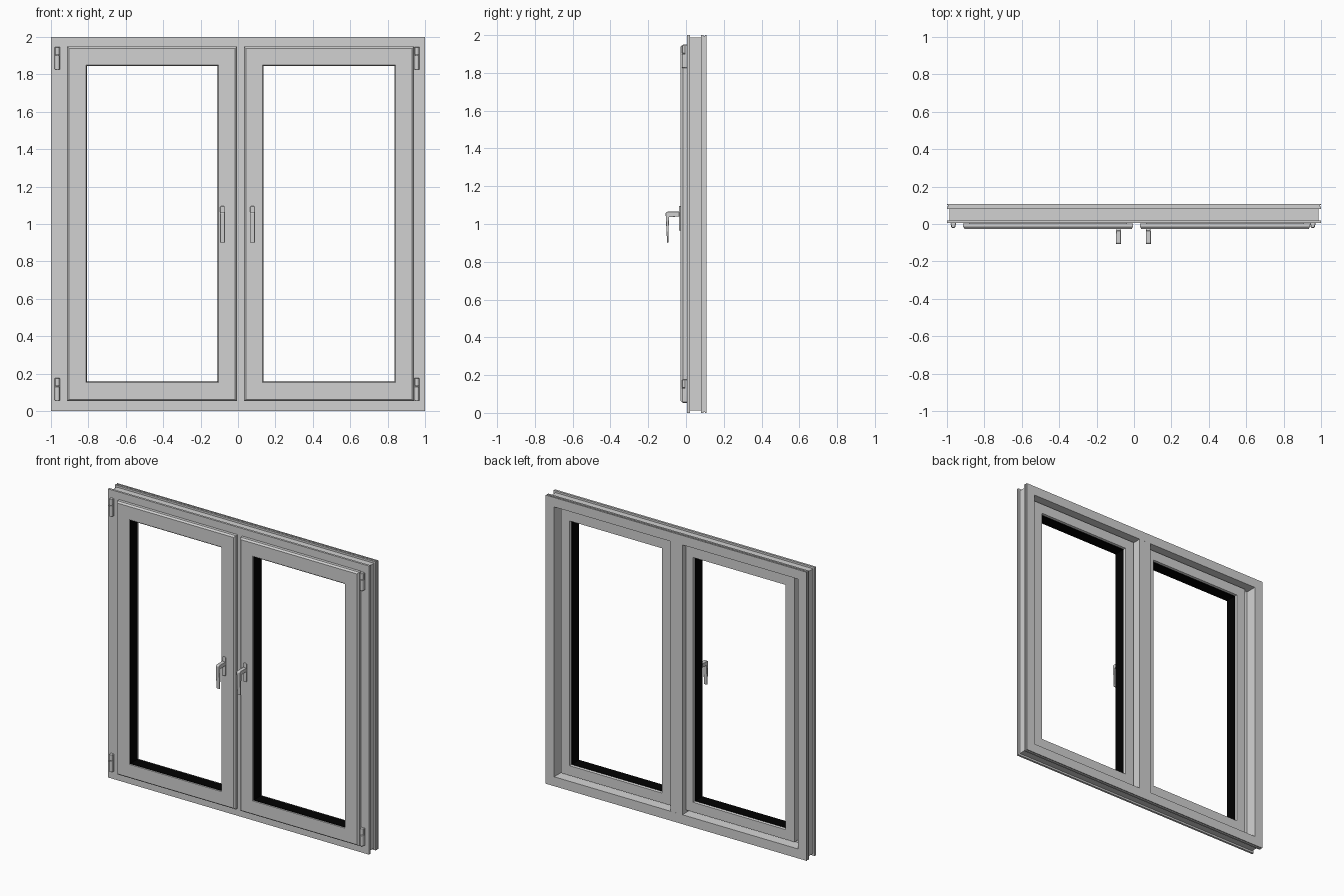
import bpy, bmesh, math
from mathutils import Matrix

if "Cube" in bpy.data.objects:
    bpy.data.objects.remove(bpy.data.objects["Cube"])


def material(name, rgba):
    m = bpy.data.materials.new(name)
    m.diffuse_color = rgba
    m.use_nodes = True
    m.node_tree.nodes["Principled BSDF"].inputs["Base Color"].default_value = m.diffuse_color
    return m


GREY = material("grey_frame", (0.64, 0.64, 0.64, 1))
BLACK = material("black_gasket", (0.0, 0.0, 0.0, 1))


def finish(name, bm, mat, bevel=0.0, smooth=False):
    bmesh.ops.recalc_face_normals(bm, faces=bm.faces[:])
    me = bpy.data.meshes.new(name)
    bm.to_mesh(me)
    bm.free()
    me.materials.append(mat)
    ob = bpy.data.objects.new(name, me)
    bpy.context.collection.objects.link(ob)
    if bevel:
        mod = ob.modifiers.new("bevel", 'BEVEL')
        mod.width, mod.segments = bevel, 3
        mod.limit_method, mod.angle_limit = 'ANGLE', math.radians(40)
    if smooth:
        bpy.ops.object.select_all(action='DESELECT')
        bpy.context.view_layer.objects.active = ob
        ob.select_set(True)
        bpy.ops.object.shade_smooth_by_angle(angle=math.radians(35))
    return ob


def box(name, x0, x1, y0, y1, z0, z1, mat, bevel=0.0):
    bm = bmesh.new()
    bmesh.ops.create_cube(bm, size=1)
    for v in bm.verts:
        v.co = (x0 if v.co.x < 0 else x1, y0 if v.co.y < 0 else y1,
                z0 if v.co.z < 0 else z1)
    return finish(name, bm, mat, bevel, bevel > 0)


def ring(name, rect, profile, mat):
    """Mitred rectangular frame; profile points are (inset from edge, y)."""
    x0, x1, z0, z1 = rect
    bm = bmesh.new()
    loops = []
    for x, z, sx, sz in ((x0, z0, 1, 1), (x1, z0, -1, 1), (x1, z1, -1, -1), (x0, z1, 1, -1)):
        loops.append([bm.verts.new((x + sx * d, y, z + sz * d)) for d, y in profile])
    n = len(profile)
    for i in range(4):
        a, b = loops[i], loops[(i + 1) % 4]
        for j in range(n):
            k = (j + 1) % n
            bm.faces.new((a[j], a[k], b[k], b[j]))
    return finish(name, bm, mat)


def cylinder(name, x, y, z0, z1, r, mat):
    bm = bmesh.new()
    bmesh.ops.create_cone(bm, cap_ends=True, segments=20, radius1=r, radius2=r, depth=z1 - z0,
                          matrix=Matrix.Translation((x, y, (z0 + z1) / 2)))
    return finish(name, bm, mat, 0.003, True)


# fixed outer frame: front lip for the sashes, grooved outer edge
ring("outer_frame", (-1, 1, 0, 2), [
    (0, .005), (.1, .005), (.1, .03), (.068, .035), (.065, .108),
    (0, .108), (0, .101), (.006, .101), (.006, .093), (0, .093), (0, .08),
    (.013, .08), (.013, .02), (0, .02)], GREY)

# centre post with a wider front lip
box("centre_post", -.05, .043, .03, .1075, .06, 1.94, GREY)
box("centre_post_lip", -.05, .077, .0055, .031, .06, 1.94, GREY)

sash_profile = [(0, .004), (0, -.016), (.003, -.018), (.006, -.025), (.01, -.028),
                (.1, -.028), (.103, -.025), (.103, .062), (.1, .072),
                (.032, .072), (.032, .004)]
gasket_profile = [(.1, -.024), (.1055, -.024), (.1055, .056), (.1, .056)]

# each side: sash outer x range, handle x, hinge x
for side, x0, x1, handle_x, hinge_x in (("left", -.914, -.005, -.083, -.966),
                                        ("right", .032, .941, .077, .956)):
    rect = (x0, x1, .053, 1.949)
    ring(side + "_sash", rect, sash_profile, GREY)
    ring(side + "_glazing_gasket", rect, gasket_profile, BLACK)

    # handle: back plate and bent lever
    box(side + "_handle_plate", handle_x - .012, handle_x + .012, -.038, -.027,
        .965, 1.095, GREY, .005)
    bm = bmesh.new()
    outline = [(-.035, 1.065), (-.1, 1.065), (-.108, 1.058), (-.1, .9),
               (-.094, .9), (-.09, 1.036), (-.035, 1.04)]
    face = bm.faces.new([bm.verts.new((handle_x - .013, y, z)) for y, z in outline])
    ext = bmesh.ops.extrude_face_region(bm, geom=[face])
    bmesh.ops.translate(bm, vec=(.026, 0, 0),
                        verts=[g for g in ext["geom"] if isinstance(g, bmesh.types.BMVert)])
    finish(side + "_handle_lever", bm, GREY, .0025, True)

    # hinges: leaf with a two-part barrel
    for label, z in (("lower", .056), ("upper", 1.826)):
        name = f"{side}_{label}_hinge"
        box(name + "_leaf", hinge_x - .014, hinge_x + .014, -.006, .006, z, z + .12, GREY, .003)
        cylinder(name + "_barrel_bottom", hinge_x, -.009, z, z + .075, .013, GREY)
        cylinder(name + "_barrel_top", hinge_x, -.009, z + .077, z + .12, .011, GREY)
